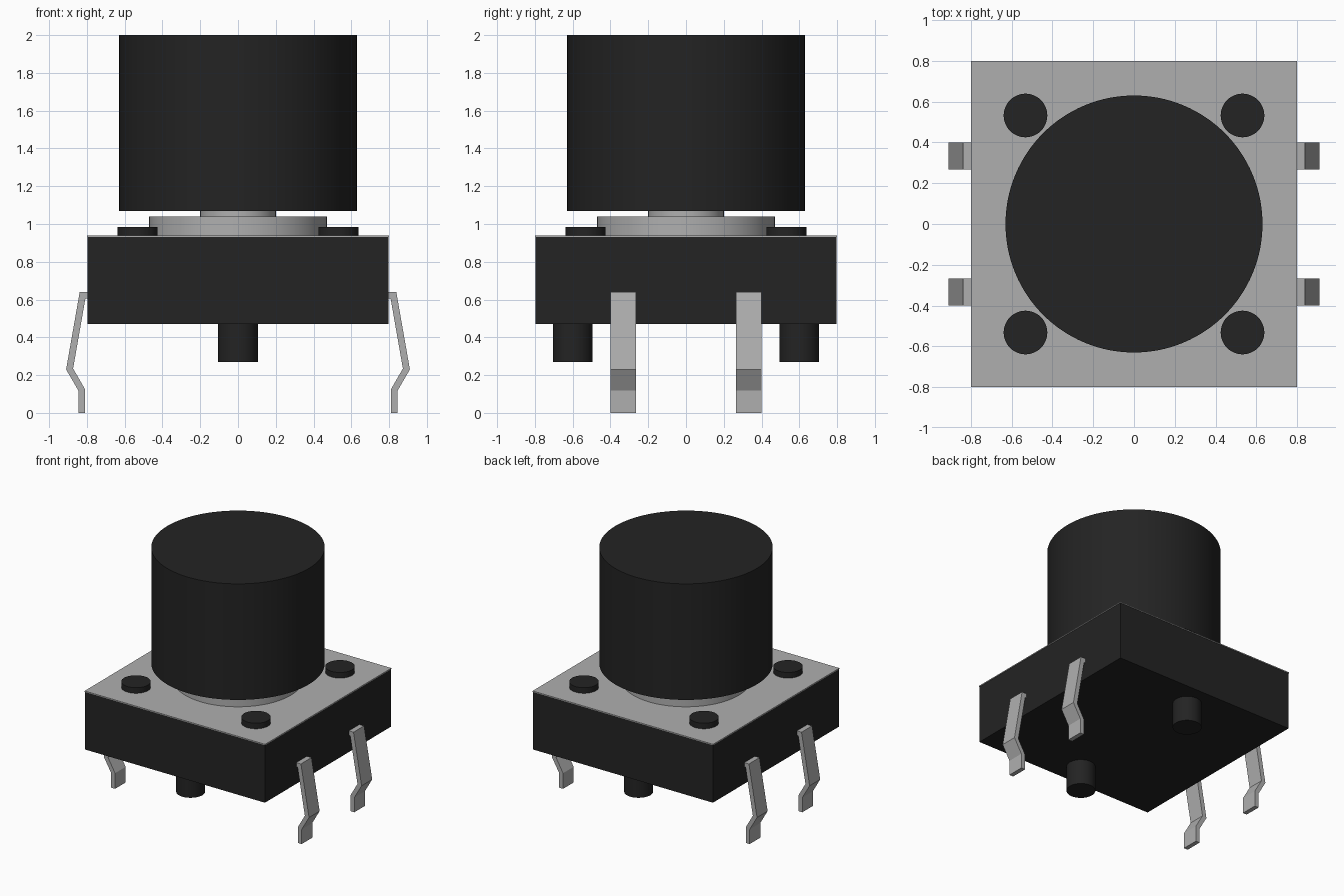
import bpy, bmesh, math

cube = bpy.data.objects.get("Cube")
if cube:
    bpy.data.objects.remove(cube, do_unlink=True)


def material(name, value):
    m = bpy.data.materials.new(name)
    m.use_nodes = True
    col = (value, value, value, 1)
    m.diffuse_color = col
    m.node_tree.nodes["Principled BSDF"].inputs["Base Color"].default_value = col
    return m


BLACK = material("black plastic", 0.017)
METAL = material("grey metal", 0.43)


def finish(name, bm, mat, smooth=False):
    bmesh.ops.recalc_face_normals(bm, faces=bm.faces)
    me = bpy.data.meshes.new(name)
    bm.to_mesh(me)
    bm.free()
    me.materials.append(mat)
    ob = bpy.data.objects.new(name, me)
    bpy.context.collection.objects.link(ob)
    if smooth:
        bpy.ops.object.select_all(action='DESELECT')
        ob.select_set(True)
        bpy.context.view_layer.objects.active = ob
        bpy.ops.object.shade_smooth_by_angle(angle=math.radians(30))
    return ob


def box(name, half, z0, z1, mat):
    bm = bmesh.new()
    bmesh.ops.create_cube(bm, size=1)
    for v in bm.verts:
        v.co = (v.co.x * 2 * half, v.co.y * 2 * half, z0 if v.co.z < 0 else z1)
    return finish(name, bm, mat)


def cylinder(name, r, z0, z1, mat, x=0, y=0, sides=64):
    bm = bmesh.new()
    bmesh.ops.create_cone(bm, cap_ends=True, segments=sides,
                          radius1=r, radius2=r, depth=z1 - z0)
    bmesh.ops.translate(bm, verts=bm.verts, vec=(x, y, (z0 + z1) / 2))
    return finish(name, bm, mat, True)


# Housing with thin metal cover
box("housing", 0.797, 0.47, 0.932, BLACK)
box("cover_plate", 0.80, 0.932, 0.94, METAL)

# Plunger: collar, stem and round cap
cylinder("collar", 0.47, 0.935, 1.04, METAL, sides=96)
cylinder("stem", 0.20, 1.03, 1.08, METAL)
cylinder("button_cap", 0.63, 1.07, 2.0, BLACK, sides=128)

# Corner studs on the cover
for sx, side in ((1, "left"), (-1, "right")):
    for sy, end in ((1, "back"), (-1, "front")):
        cylinder(f"stud_{end}_{side}", 0.107, 0.93, 0.985, BLACK,
                 sx * 0.532, sy * 0.532, 48)

# Locating pegs underneath
for sy, end in ((1, "back"), (-1, "front")):
    cylinder(f"peg_{end}", 0.105, 0.27, 0.48, BLACK, 0, sy * 0.60, 48)

# Bent metal legs: side profile extruded along y
PROFILE = [(0.79, 0.64), (0.838, 0.64), (0.91, 0.23), (0.845, 0.118), (0.845, 0),
           (0.81, 0), (0.81, 0.125), (0.873, 0.235), (0.808, 0.605), (0.79, 0.605)]
for sx, side in ((1, "left"), (-1, "right")):
    for yc, end in ((0.333, "back"), (-0.333, "front")):
        bm = bmesh.new()
        face = bm.faces.new([bm.verts.new((sx * x, yc - 0.067, z)) for x, z in PROFILE])
        out = bmesh.ops.extrude_face_region(bm, geom=[face])
        moved = [g for g in out["geom"] if isinstance(g, bmesh.types.BMVert)]
        bmesh.ops.translate(bm, verts=moved, vec=(0, 0.134, 0))
        finish(f"leg_{end}_{side}", bm, METAL)
